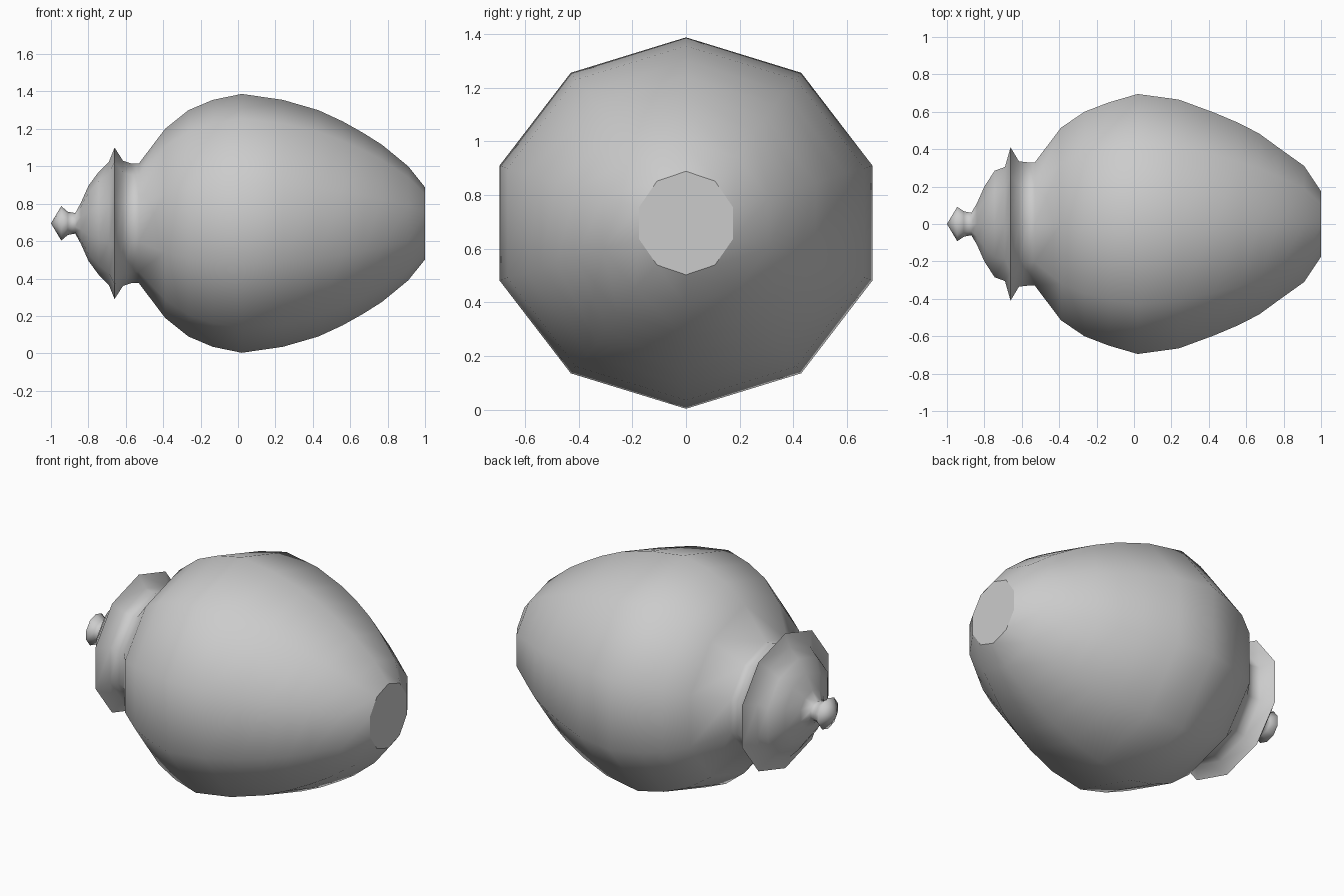
import bpy, bmesh, math

if "Cube" in bpy.data.objects:
    bpy.data.objects.remove(bpy.data.objects["Cube"])

SIDES = 10
AXIS_Z = 0.695


def lathe(name, profile, cap_end=False):
    """Ten-sided lathe along x; profile rows are (x, z radius, y half-width)."""
    bm = bmesh.new()
    rings = []
    for x, rz, hy in profile:
        if rz == 0:
            rings.append([bm.verts.new((x, 0, AXIS_Z))])
            continue
        ry = hy / math.cos(math.pi / SIDES)
        ring = []
        for i in range(SIDES):
            a = 2 * math.pi * i / SIDES
            ring.append(bm.verts.new((x, ry * math.sin(a), AXIS_Z + rz * math.cos(a))))
        rings.append(ring)
    for a, b in zip(rings, rings[1:]):
        for i in range(SIDES):
            j = (i + 1) % SIDES
            if len(a) == 1:
                bm.faces.new((a[0], b[j], b[i]))
            else:
                bm.faces.new((a[i], a[j], b[j], b[i]))
    for f in bm.faces:
        f.smooth = True
    if cap_end:
        cap = bm.faces.new(rings[-1])
        for e in cap.edges:
            e.smooth = False
    bmesh.ops.recalc_face_normals(bm, faces=bm.faces)
    # open shells: make sure the normals point away from the axis
    f = max(bm.faces, key=lambda f: f.calc_center_median().z)
    if f.normal.z < 0:
        bmesh.ops.reverse_faces(bm, faces=bm.faces)
    mesh = bpy.data.meshes.new(name)
    bm.to_mesh(mesh)
    bm.free()
    obj = bpy.data.objects.new(name, mesh)
    bpy.context.collection.objects.link(obj)
    return obj


# Lid with knob, ending at the sharp flange
lathe("lid", [
    (-1.00, 0, 0), (-0.945, 0.092, 0.092), (-0.91, 0.062, 0.068),
    (-0.87, 0.055, 0.06), (-0.84, 0.11, 0.11), (-0.80, 0.20, 0.20),
    (-0.745, 0.275, 0.285), (-0.69, 0.33, 0.305), (-0.66, 0.405, 0.41),
])

# Jar body: flared rim, neck, belly and flat foot
lathe("jar_body", [
    (-0.66, 0.405, 0.41), (-0.615, 0.335, 0.335), (-0.57, 0.32, 0.33),
    (-0.53, 0.32, 0.33), (-0.39, 0.505, 0.515), (-0.265, 0.605, 0.60),
    (-0.135, 0.66, 0.65), (0.02, 0.692, 0.695), (0.24, 0.66, 0.665),
    (0.43, 0.605, 0.595), (0.56, 0.545, 0.54), (0.67, 0.483, 0.483),
    (0.77, 0.42, 0.41), (0.91, 0.305, 0.31), (1.00, 0.193, 0.175),
], cap_end=True)
